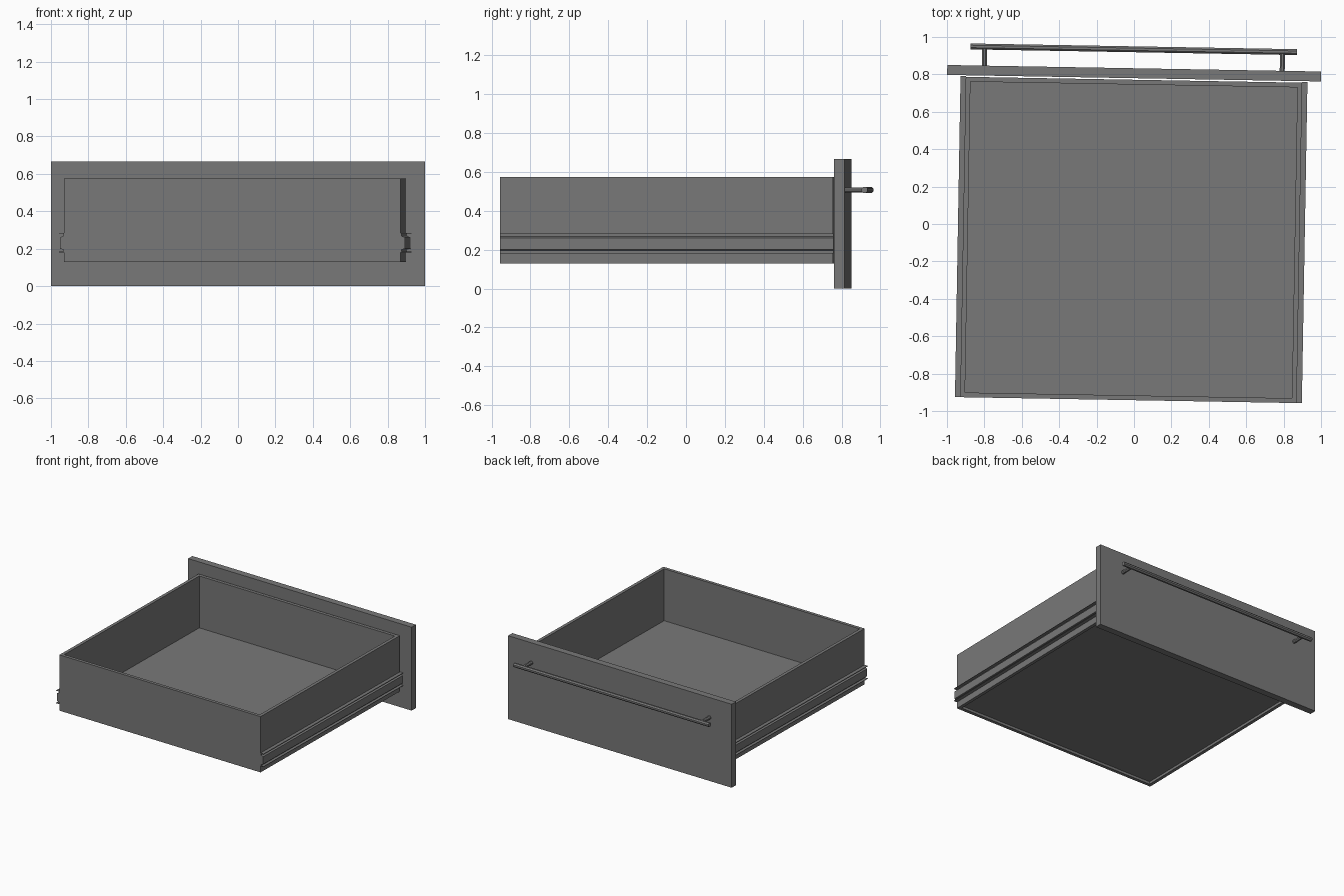
import bpy, bmesh, math
from mathutils import Matrix, Vector

if "Cube" in bpy.data.objects:
    bpy.data.objects.remove(bpy.data.objects["Cube"], do_unlink=True)

grey = bpy.data.materials.new("dark grey")
grey.use_nodes = True
COLOUR = (0.19, 0.19, 0.19, 1.0)
grey.diffuse_color = COLOUR
grey.node_tree.nodes["Principled BSDF"].inputs["Base Color"].default_value = COLOUR

# The whole drawer is turned one degree clockwise
TURN = Matrix.Rotation(math.radians(-1), 4, 'Z')
CX = -0.0135                      # centre line of the drawer before turning
HALF = 0.8995                     # half width of the box
FRONT, BACK = -0.942, 0.771       # box ends
BOTTOM, TOP = 0.129, 0.574        # box heights
WALL = 0.036


def finish(name, bm):
    bmesh.ops.recalc_face_normals(bm, faces=bm.faces)
    mesh = bpy.data.meshes.new(name)
    bm.to_mesh(mesh)
    bm.free()
    mesh.materials.append(grey)
    ob = bpy.data.objects.new(name, mesh)
    ob.matrix_world = TURN
    bpy.context.collection.objects.link(ob)
    return ob


def block(bm, lo, hi):
    lo, hi = Vector(lo), Vector(hi)
    m = Matrix.Translation((lo + hi) / 2) @ Matrix.Diagonal((*(hi - lo), 1))
    bmesh.ops.create_cube(bm, size=1, matrix=m)


def rod(name, centre, length, radius, axis):
    bm = bmesh.new()
    m = Matrix.Translation(centre) @ Matrix.Rotation(math.pi / 2, 4, axis)
    bmesh.ops.create_cone(bm, cap_ends=True, segments=8, radius1=radius,
                          radius2=radius, depth=length,
                          matrix=m @ Matrix.Rotation(math.pi / 8, 4, 'Z'))
    return finish(name, bm)


# Drawer box: hollowed from above, with a shallow recess underneath
bm = bmesh.new()
block(bm, (CX - HALF, FRONT, BOTTOM), (CX + HALF, BACK, TOP))
bm.faces.ensure_lookup_table()
bm.normal_update()
for sign, depth in ((1, 0.414), (-1, 0.02)):
    face = next(f for f in bm.faces if f.normal.z * sign > 0.9)
    bmesh.ops.inset_region(bm, faces=[face], thickness=WALL)
    new = bmesh.ops.extrude_face_region(bm, geom=[face])["geom"]
    verts = [v for v in new if isinstance(v, bmesh.types.BMVert)]
    bmesh.ops.translate(bm, verts=verts, vec=(0, 0, -sign * depth))
    if face.is_valid:
        bmesh.ops.delete(bm, geom=[face], context='FACES_ONLY')
    bm.normal_update()
finish("drawer_box", bm)

# Front panel
bm = bmesh.new()
block(bm, (CX - 0.9993, 0.7795, 0), (CX + 0.9993, 0.8325, 0.666))
finish("front_panel", bm)

# Slides: flanged channel with a raised runner, as (outward, height) profile
PROFILE = [(0, 0.180), (0.028, 0.180), (0.028, 0.184), (0.005, 0.184),
           (0.005, 0.195), (0.023, 0.200), (0.023, 0.260), (0.005, 0.268),
           (0.005, 0.280), (0.028, 0.280), (0.028, 0.284), (0, 0.284)]
for side, name in ((1, "left_slide"), (-1, "right_slide")):
    bm = bmesh.new()
    ring = [bm.verts.new((CX + side * (HALF + o), FRONT, z)) for o, z in PROFILE]
    face = bm.faces.new(ring)
    new = bmesh.ops.extrude_face_region(bm, geom=[face])["geom"]
    bmesh.ops.translate(bm, vec=(0, BACK - FRONT + 0.004, 0),
                        verts=[v for v in new if isinstance(v, bmesh.types.BMVert)])
    finish(name, bm)

# Bar handle on two posts
rod("handle_bar", (CX - 0.004, 0.934, 0.507), 1.747, 0.017, 'Y')
for side, name in ((1, "left_handle_post"), (-1, "right_handle_post")):
    rod(name, (CX - 0.005 + side * 0.7965, 0.880, 0.507), 0.100, 0.0145, 'X')
